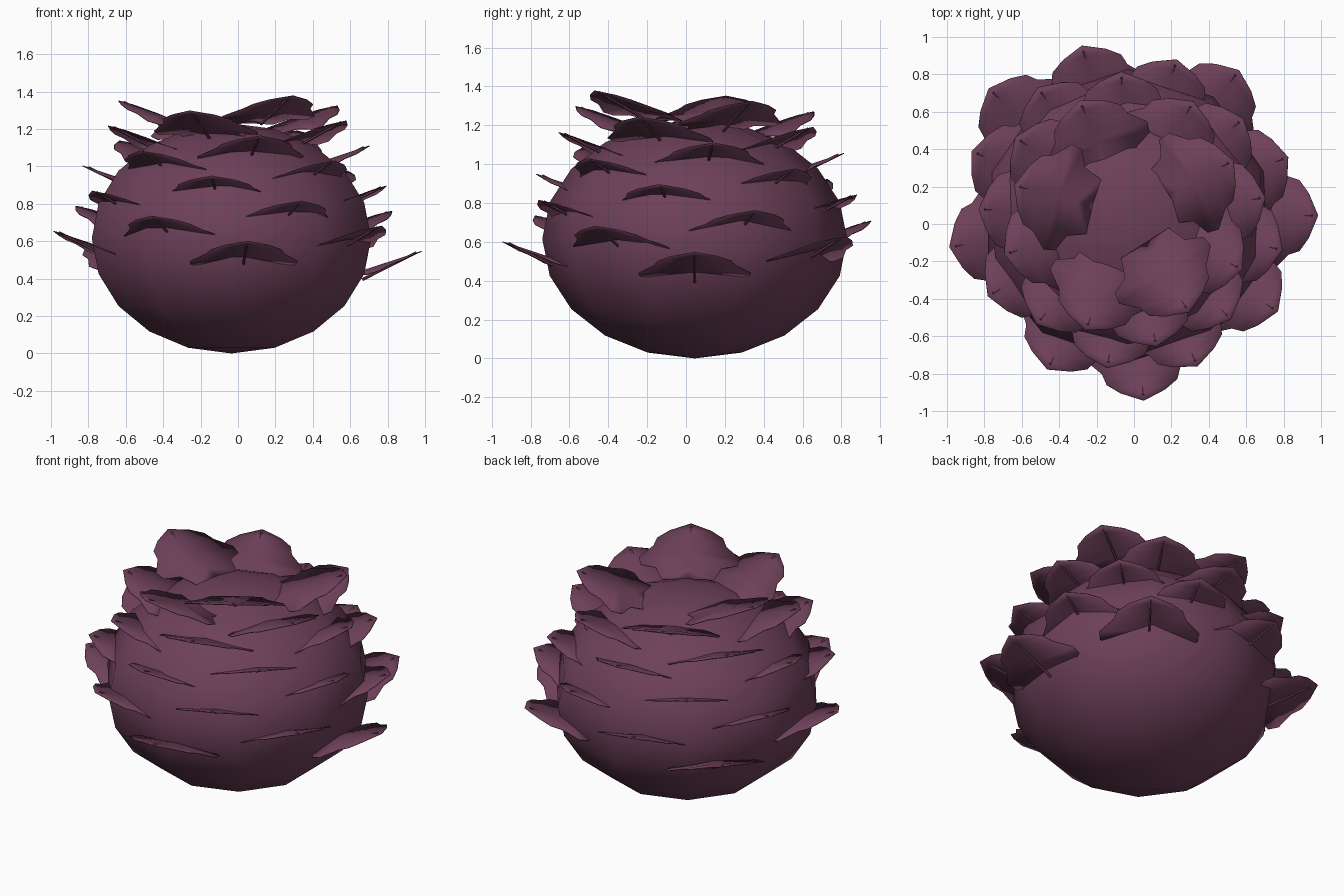
import bpy, bmesh, math
from mathutils import Vector, Matrix

cube = bpy.data.objects.get("Cube")
if cube:
    bpy.data.objects.remove(cube)

plum = bpy.data.materials.new("plum")
plum.use_nodes = True
plum.diffuse_color = (0.155, 0.052, 0.1, 1)
plum.node_tree.nodes["Principled BSDF"].inputs["Base Color"].default_value = plum.diffuse_color

CENTRE = Vector((-0.035, 0.045, 0))
COUNT = 32
GOLDEN = math.radians(137.5)
SLOPE = 0.33

# Half outline of a scale: (distance back from the tip, half width)
OUTLINE = [(0.0, 0.0), (0.05, 0.12), (0.1, 0.19), (0.16, 0.21),
           (0.24, 0.29), (0.3, 0.28), (0.34, 0.19), (0.44, 0.15), (0.4, 0.0)]


def finish(bm, name, smooth):
    bmesh.ops.recalc_face_normals(bm, faces=bm.faces)
    mesh = bpy.data.meshes.new(name)
    bm.to_mesh(mesh)
    bm.free()
    mesh.materials.append(plum)
    for p in mesh.polygons:
        p.use_smooth = smooth
    obj = bpy.data.objects.new(name, mesh)
    bpy.context.collection.objects.link(obj)
    return obj


def sheet_point(back, side):
    """Point on the gently arched, outward rising blade."""
    return Vector((-back, side, -back * SLOPE - 0.35 * side * side))


def make_blade(name):
    bm = bmesh.new()
    spine = [bm.verts.new(sheet_point(b, 0)) for b, w in OUTLINE]
    for sign in (1, -1):
        rim = [bm.verts.new(sheet_point(b, sign * w)) if w else spine[i]
               for i, (b, w) in enumerate(OUTLINE)]
        for i in range(len(OUTLINE) - 1):
            corners = [spine[i], spine[i + 1], rim[i + 1], rim[i]]
            bm.faces.new(list(dict.fromkeys(corners)))
    obj = finish(bm, name, True)
    thick = obj.modifiers.new("thickness", "SOLIDIFY")
    thick.thickness = 0.004
    return obj


def make_stem(name):
    # Thin rod below the blade, its end just piercing the tip
    end = sheet_point(0.035, 0) + Vector((0.004, 0, 0.006))
    start = Vector((-0.32, 0, -0.15))
    axis = end - start
    bm = bmesh.new()
    bmesh.ops.create_cone(bm, cap_ends=True, segments=6, radius1=0.008,
                          radius2=0.007, depth=axis.length)
    turn = axis.to_track_quat("Z", "Y").to_matrix().to_4x4()
    bm.transform(Matrix.Translation((start + end) / 2) @ turn)
    return finish(bm, name, False)


# Round body
bm = bmesh.new()
bmesh.ops.create_uvsphere(bm, u_segments=10, v_segments=10, radius=1)
bm.transform(Matrix.Translation(CENTRE + Vector((0, 0, 0.615)))
             @ Matrix.Diagonal((0.785, 0.785, 0.615, 1)))
finish(bm, "body", True)

# Scales spiralling up the body, each a blade and its stem
blade, stem = make_blade("scale_blade"), make_stem("scale_stem")
for i in range(COUNT):
    place = (Matrix.Translation(CENTRE) @ Matrix.Rotation(i * GOLDEN, 4, "Z")
             @ Matrix.Translation((1.02 - 0.0131 * i, 0, 0.545 + 0.0268 * i)))
    for part in (blade, stem):
        obj = part if i == 0 else part.copy()
        if i:
            bpy.context.collection.objects.link(obj)
        obj.name = f"{part.name.split('.')[0]}" if i == 0 else f"scale_{part.data.name.split('_')[1]}_{i}"
        obj.matrix_world = place
